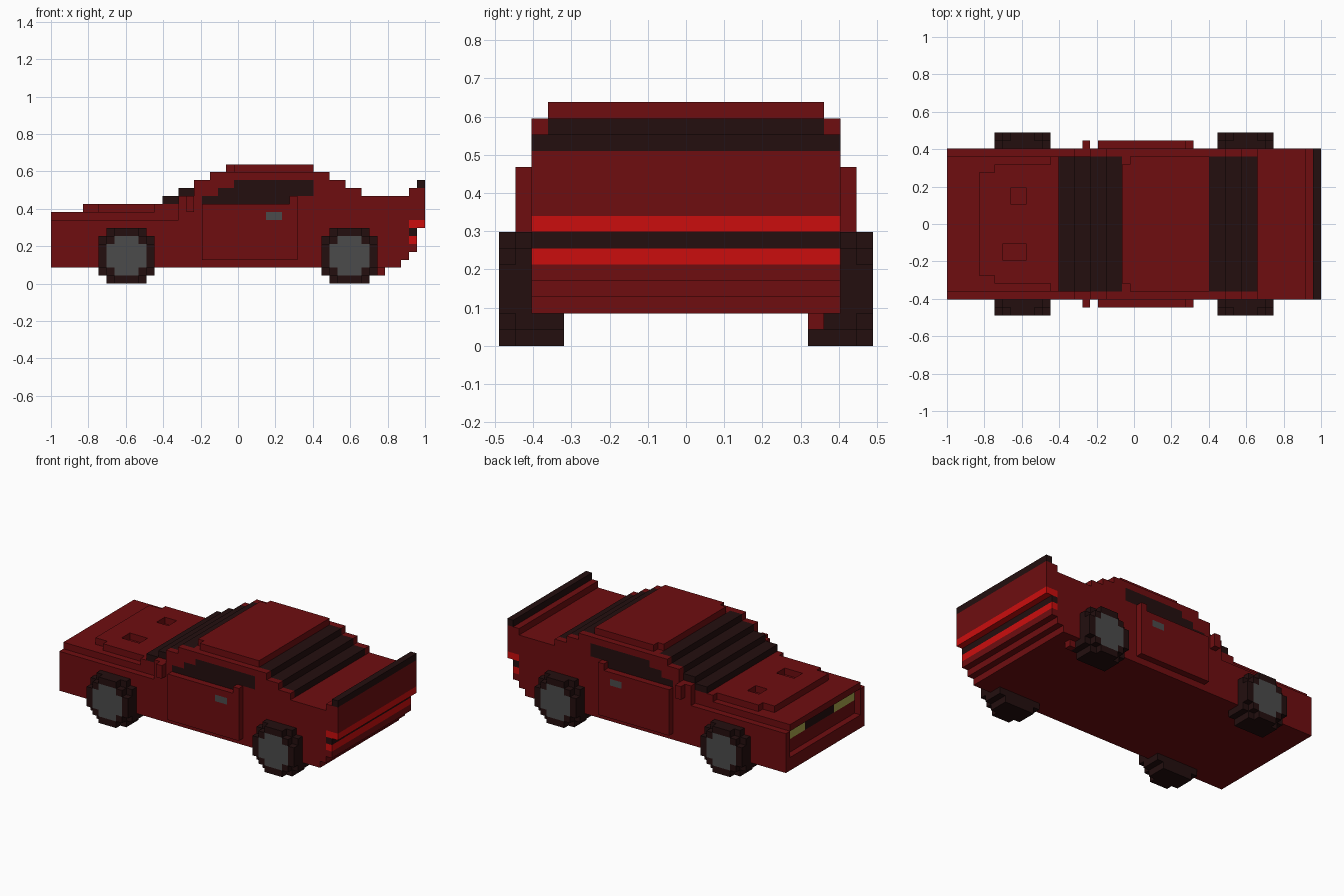
import bpy, bmesh
from mathutils import Vector

if "Cube" in bpy.data.objects:
    bpy.data.objects.remove(bpy.data.objects["Cube"])

U = 2 / 47                     # block size: the car is 47 blocks long
COLORS = {
    "dark red paint": (0.158, 0.004, 0.005),
    "black trim": (0.017, 0.0045, 0.0045),
    "tail light red": (0.6, 0.004, 0.004),
    "wheel grey": (0.07, 0.07, 0.07),
    "headlight yellow": (0.40, 0.38, 0.07),
}
MATS = {}
for name, c in COLORS.items():
    m = bpy.data.materials.new(name)
    m.diffuse_color = (*c, 1)
    m.use_nodes = True
    m.node_tree.nodes["Principled BSDF"].inputs["Base Color"].default_value = m.diffuse_color
    MATS[name] = m
RED, BLACK, LIGHT, GREY, YELLOW = COLORS

cells = {}                     # block (x, y, z) -> (part, colour)


def fill(part, col, x, y, z):
    """Fill a box of blocks; x and z are half-open ranges, y is inclusive."""
    for i in range(*x):
        for j in range(y[0], y[1] + 1):
            for k in range(*z):
                if part is None:
                    cells.pop((i, j, k), None)
                else:
                    cells[i, j, k] = (part, col)


def both(part, col, x, y, z):
    """Same box on both sides of the car."""
    fill(part, col, x, y, z)
    fill(part, col, x, (-y[1], -y[0]), z)


# body shell: side profile (x start, x end, top)
for x0, x1, top in [(0, 16, 8), (16, 18, 11), (18, 20, 13), (20, 35, 14), (35, 37, 13),
                    (37, 39, 12), (39, 45, 11), (45, 47, 12)]:
    fill("body", RED, (x0, x1), (-9, 9), (2, top))
# stepped tail underside
for x, z in [(44, 3), (45, 4), (46, 7)]:
    fill(None, None, (x, x + 1), (-9, 9), (0, z))

# hood with raised centre and two vents
fill("hood", RED, (0, 16), (-8, 8), (8, 9))
for x0, x1, w in [(4, 6, 6), (6, 13, 7), (13, 16, 8)]:
    fill("hood", RED, (x0, x1), (-w, w), (9, 10))
fill(None, None, (8, 10), (3, 4), (9, 10))
fill(None, None, (7, 10), (-4, -3), (9, 10))

# stepped windshield and rear window
for n in range(4):
    fill("windshield", BLACK, (14 + 2 * n, 16 + 2 * n), (-8, 8), (10 + n, 11 + n))
for n in range(3):
    fill("rear_window", BLACK, (33 + 2 * n, 35 + 2 * n), (-8, 8), (13 - n, 14 - n))

# roof panel
fill("roof", RED, (22, 23), (-7, 7), (14, 15))
fill("roof", RED, (23, 33), (-8, 8), (14, 15))

# side windows
for x0, x1, z in [(19, 30, 10), (21, 33, 11), (23, 33, 12)]:
    both("side_windows", BLACK, (x0, x1), (9, 9), (z, z + 1))

# doors, handles and mirrors
both("doors", RED, (19, 31), (10, 10), (3, 10))
both("doors", RED, (30, 31), (10, 10), (10, 11))
both("door_handles", GREY, (27, 29), (10, 10), (8, 9))
both("mirrors", RED, (17, 18), (10, 10), (9, 11))

# recessed nose with grille and headlights
fill(None, None, (0, 1), (-8, 8), (4, 8))
fill("grille", BLACK, (1, 2), (-3, 3), (6, 8))
both("headlights", YELLOW, (1, 2), (4, 8), (6, 8))

# tail lights, rear strip, spoiler and exhaust
fill("tail_lights", LIGHT, (45, 46), (-9, 9), (5, 6))
fill("rear_strip", BLACK, (45, 46), (-9, 9), (6, 7))
fill("tail_lights", LIGHT, (45, 47), (-9, 9), (7, 8))
fill("spoiler", BLACK, (46, 47), (-9, 9), (12, 13))
fill("exhaust", RED, (41, 42), (8, 8), (1, 2))

# wheels: round tyre with a grey hub on the outside, slightly rounder outer layer
for part, cx in (("front_wheels", 9), ("rear_wheels", 37)):
    for dx in range(-3, 4):
        for dz in range(-3, 4):
            r2 = dx * dx + dz * dz
            x, z = (cx + dx, cx + dx + 1), (3 + dz, 4 + dz)
            if r2 < 15:
                both(part, BLACK, x, (8, 10), z)
            if r2 < 12:
                both(part, GREY if r2 < 7 else BLACK, x, (11, 11), z)

# one mesh per part, made of the exposed block faces only
DIRS = [Vector(d) for d in ((1, 0, 0), (-1, 0, 0), (0, 1, 0), (0, -1, 0), (0, 0, 1), (0, 0, -1))]
for part in sorted({p for p, _ in cells.values()}):
    bm = bmesh.new()
    used = []
    for (i, j, k), (p, col) in cells.items():
        if p != part:
            continue
        if col not in used:
            used.append(col)
        centre = Vector((i - 23, j, k + 0.5))
        for d in DIRS:
            if (i + int(d.x), j + int(d.y), k + int(d.z)) in cells:
                continue
            a = Vector((d.y, d.z, d.x))
            b = d.cross(a)
            mid = centre + d / 2
            ring = [mid + (a * s + b * t) / 2 for s, t in ((-1, -1), (1, -1), (1, 1), (-1, 1))]
            f = bm.faces.new([bm.verts.new(v * U) for v in ring])
            f.material_index = used.index(col)
    bmesh.ops.remove_doubles(bm, verts=bm.verts, dist=U * 0.01)
    bmesh.ops.dissolve_limit(bm, angle_limit=0.02, verts=bm.verts, edges=bm.edges,
                             delimit={'MATERIAL'})
    me = bpy.data.meshes.new(part)
    bm.to_mesh(me)
    bm.free()
    for col in used:
        me.materials.append(MATS[col])
    bpy.context.collection.objects.link(bpy.data.objects.new(part, me))
